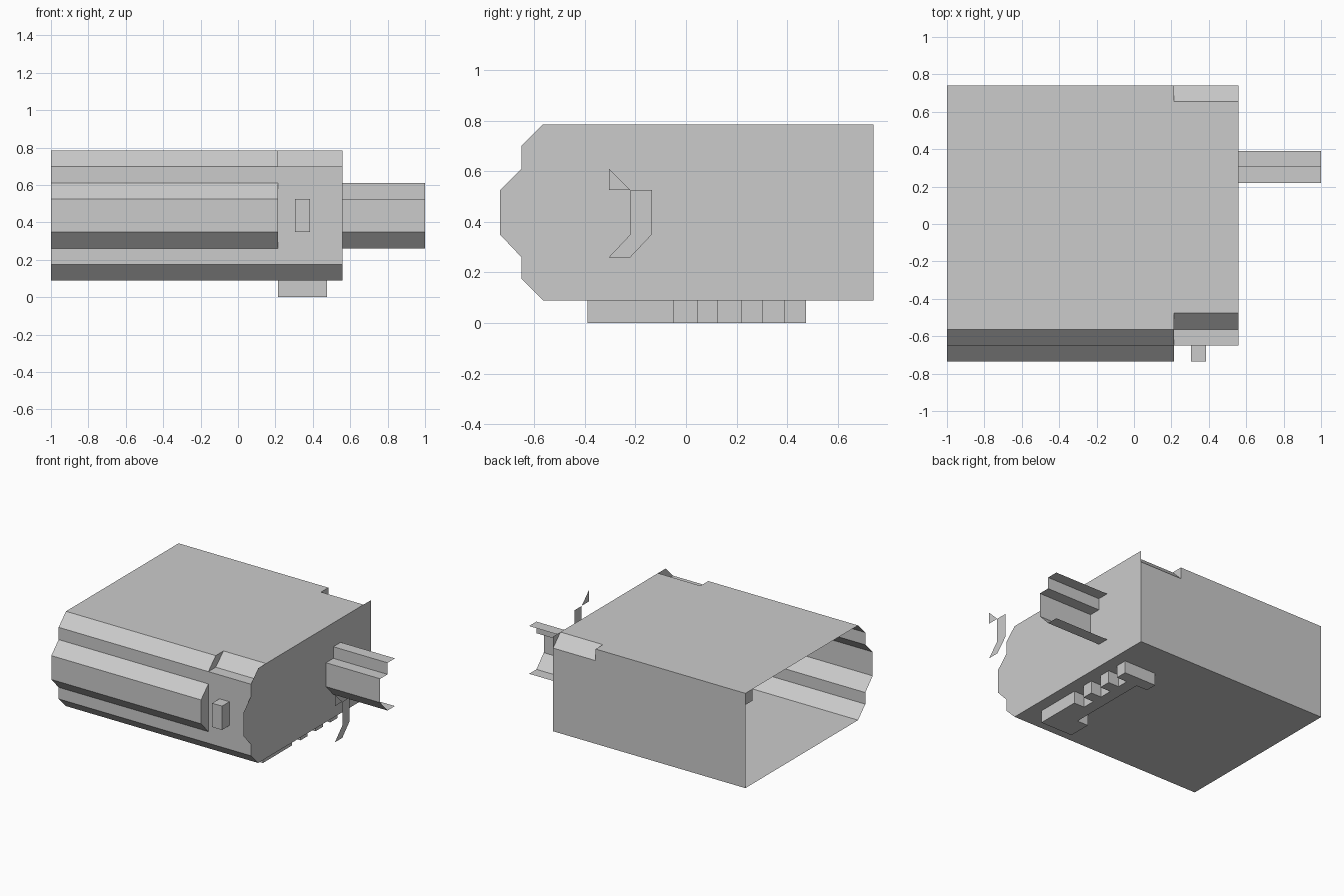
import bpy, bmesh
from mathutils import Vector
from mathutils.geometry import delaunay_2d_cdt

cube = bpy.data.objects.get("Cube")
if cube:
    bpy.data.objects.remove(cube)

grey = bpy.data.materials.new("plain grey")
grey.use_nodes = True
colour = (0.6, 0.6, 0.6, 1)
grey.diffuse_color = colour
grey.node_tree.nodes["Principled BSDF"].inputs["Base Color"].default_value = colour

OPEN_END, STEP, CAP, TIP = -1.0, 0.215, 0.56, 1.0


def finish(name, bm):
    mesh = bpy.data.meshes.new(name)
    bm.to_mesh(mesh)
    bm.free()
    mesh.materials.append(grey)
    obj = bpy.data.objects.new(name, mesh)
    bpy.context.collection.objects.link(obj)
    return obj


def strip(name, profile, x0, x1, closed=True):
    """Thin walls: a (y, z) profile swept along x with open ends."""
    bm = bmesh.new()
    a = [bm.verts.new((x0, y, z)) for y, z in profile]
    b = [bm.verts.new((x1, y, z)) for y, z in profile]
    n = len(profile)
    for i in range(n if closed else n - 1):
        j = (i + 1) % n
        bm.faces.new((a[i], b[i], b[j], a[j]))
    bmesh.ops.recalc_face_normals(bm, faces=bm.faces)
    return finish(name, bm)


def plates(name, polygons, x):
    """Flat (y, z) polygons facing along x."""
    bm = bmesh.new()
    for poly in polygons:
        bm.faces.new([bm.verts.new((x, y, z)) for y, z in poly])
    return finish(name, bm)


def box(name, lo, hi):
    bm = bmesh.new()
    bmesh.ops.create_cube(bm, size=1)
    for v in bm.verts:
        v.co = [l if c < 0 else h for c, l, h in zip(v.co, lo, hi)]
    return finish(name, bm)


# Shell: the long section with the ridge, and the stepped section by the cap
base = [(0.74, 0.09), (-0.565, 0.09), (-0.65, 0.175)]
ridge = [(-0.65, 0.26), (-0.735, 0.35), (-0.735, 0.525), (-0.65, 0.61)]
shoulder = [(-0.65, 0.7), (-0.565, 0.785)]
ledge = [(-0.65, 0.7), (-0.565, 0.7), (-0.475, 0.785)]
outline = base + ridge + shoulder + [(0.74, 0.785)]
strip("main_shell", outline, OPEN_END, STEP)
strip("stepped_shell", base + ledge + [(0.655, 0.785), (0.74, 0.7)], STEP, CAP)

# Closing faces where the two sections meet
back_corner = [(0.655, 0.785), (0.74, 0.7), (0.74, 0.785)]
plates("step_faces", [ridge, shoulder + ledge[:0:-1], back_corner], STEP)
plates("corner_tab", [[(0.655, 0.7), (0.74, 0.7), (0.74, 0.785), (0.655, 0.785)]], OPEN_END)

# End cap with two cut-outs
hook = [(-0.22, 0.525), (-0.135, 0.525), (-0.135, 0.35), (-0.22, 0.26),
        (-0.305, 0.26), (-0.22, 0.35)]
barb = [(-0.305, 0.61), (-0.305, 0.525), (-0.22, 0.525)]
mirrored_hook = [(0.085 - y, z) for y, z in hook]
square = [(0.305, 0.61), (0.39, 0.61), (0.39, 0.525), (0.305, 0.525)]
points, loops = [], []
for loop in (outline, hook, barb, mirrored_hook, square):
    loops.append(list(range(len(points), len(points) + len(loop))))
    points += [Vector(p) for p in loop]
edges = [(l[i - 1], l[i]) for l in loops for i in range(len(l))]
verts, _, faces, *_ = delaunay_2d_cdt(points, edges, [], 4, 1e-5)
plates("end_cap", [[verts[i] for i in f] for f in faces], CAP)

# Projecting rail and the loose tip plates
rail = [(0.39, 0.61), (0.305, 0.61), (0.305, 0.525), (0.22, 0.525),
        (0.22, 0.35), (0.305, 0.26), (0.39, 0.26)]
strip("side_rail", rail, CAP, TIP, closed=False)
plates("tip_plates", [hook, barb], TIP)

# Front peg
box("front_peg", (0.305, -0.735, 0.35), (0.385, -0.65, 0.525))

# Toothed foot under the body
foot = {"foot_bar": (0.305, 0.475, -0.39, -0.05),
        "foot_stub": (0.215, 0.305, -0.39, -0.22),
        "foot_spine": (0.305, 0.39, -0.05, 0.39),
        "foot_tooth_front": (0.39, 0.475, 0.045, 0.125),
        "foot_tooth_back": (0.39, 0.475, 0.22, 0.305),
        "foot_end_bar": (0.215, 0.475, 0.39, 0.475)}
for name, (x0, x1, y0, y1) in foot.items():
    box(name, (x0, y0, 0), (x1, y1, 0.09))
